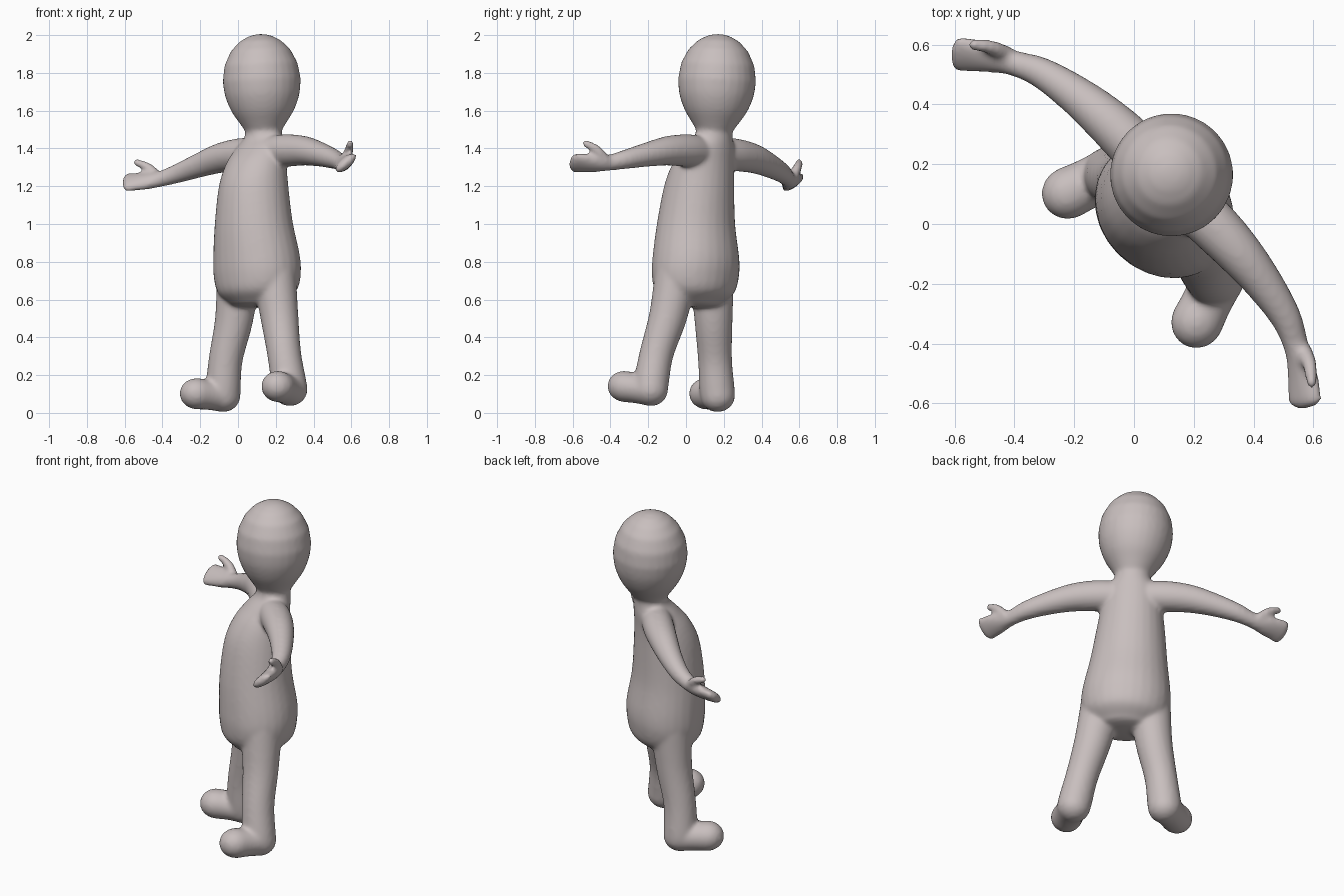
import bpy, bmesh, math
from mathutils import Vector, Matrix

if "Cube" in bpy.data.objects:
    bpy.data.objects.remove(bpy.data.objects["Cube"])

SEG = 28
bm = bmesh.new()


def spline(rows, steps=5):
    """Smooth interpolation through rows of numbers."""
    out = []
    for i in range(len(rows) - 1):
        p0, p1 = rows[max(i - 1, 0)], rows[i]
        p2, p3 = rows[i + 1], rows[min(i + 2, len(rows) - 1)]
        for k in range(steps):
            t = k / steps
            out.append([0.5 * (2 * b + (c - a) * t + (2 * a - 5 * b + 4 * c - d) * t * t
                               + (3 * b - a - 3 * c + d) * t ** 3)
                        for a, b, c, d in zip(p0, p1, p2, p3)])
    return out + [list(rows[-1])]


def loft(rows, hint, side=1, dome=(0, 0), flat=False):
    """Tube through rows of (x, y, z, half width, half thickness), with domed ends."""
    rows = spline(rows)
    pts = [Vector((side * r[0], r[1], r[2])) for r in rows]
    hint = Vector((side * hint[0], hint[1], hint[2]))
    frames = []
    for i, r in enumerate(rows):
        tan = (pts[min(i + 1, len(pts) - 1)] - pts[max(i - 1, 0)]).normalized()
        if flat:
            tan = Vector((0, 0, 1))
        w = (hint - tan * hint.dot(tan)).normalized()
        frames.append((pts[i], tan, w, tan.cross(w), r[3], r[4]))

    def cap(frame, depth, sign):
        c, t, w, n, a, b = frame
        return [(c + t * sign * depth * math.sin(g), t, w, n, a * math.cos(g), b * math.cos(g))
                for g in map(math.radians, (20, 40, 58, 73, 85))]

    if dome[0]:
        frames = cap(frames[0], dome[0], -1)[::-1] + frames
    if dome[1]:
        frames = frames + cap(frames[-1], dome[1], 1)
    rings = []
    for c, t, w, n, a, b in frames:
        angles = [2 * math.pi * k / SEG for k in range(SEG)]
        rings.append([bm.verts.new(c + w * a * math.cos(g) + n * b * math.sin(g)) for g in angles])
    for r0, r1 in zip(rings, rings[1:]):
        for k in range(SEG):
            j = (k + 1) % SEG
            bm.faces.new((r0[k], r0[j], r1[j], r1[k]))
    bm.faces.new(rings[0][::-1])
    bm.faces.new(rings[-1])


# Torso and neck
loft([(0, .100, .585, .17, .14), (0, .105, .64, .225, .195), (0, .107, .72, .247, .213),
      (0, .107, .82, .243, .216), (0, .097, 1.0, .215, .199), (0, .108, 1.2, .189, .180),
      (0, .135, 1.32, .170, .152), (0, .172, 1.40, .147, .120), (0, .198, 1.46, .105, .096),
      (0, .202, 1.54, .094, .094)], (1, 0, 0), dome=(.03, 0), flat=True)

# Egg-shaped head
loft([(0, .203, 1.475, .085, .085), (0, .204, 1.53, .122, .122), (0, .205, 1.60, .167, .167),
      (0, .205, 1.68, .197, .197), (0, .205, 1.76, .207, .207)],
     (1, 0, 0), dome=(.02, .245), flat=True)

HAND_WIDTH = (.039, .039, .045)
for s in (1, -1):
    # Arm running into a flat mitten hand
    loft([(.08, .180, 1.375, .085, .085), (.19, .184, 1.375, .086, .086),
          (.32, .180, 1.365, .078, .078), (.45, .166, 1.338, .065, .065),
          (.58, .138, 1.305, .052, .052), (.67, .095, 1.280, .043, .042),
          (.74, .052, 1.272, .058, .036), (.82, -.012, 1.270, .071, .028)],
         HAND_WIDTH, s, dome=(.02, .028))
    # Thumb
    loft([(.700, .100, 1.285, .030, .030), (.752, .082, 1.343, .025, .025),
          (.800, .045, 1.373, .020, .020)], HAND_WIDTH, s, dome=(.02, .02))
    # Leg
    loft([(.135, .100, .72, .115, .115), (.170, .088, .50, .102, .100),
          (.218, .063, .30, .090, .090), (.245, .060, .15, .093, .093),
          (.252, .064, .10, .092, .092)], (1, 0, 0), s, dome=(.05, .085))
    # Foot
    loft([(.254, .062, .102, .088, .086), (.280, -.010, .108, .084, .080),
          (.305, -.082, .116, .088, .083)], (1, 0, 0), s, dome=(.09, .09))

# Slight sideways lean, then turn the figure to its heading
lean = Matrix.Rotation(math.radians(-3.6), 4, 'Y')
turn = Matrix.Rotation(math.radians(-45), 4, 'Z')
bm.transform(turn @ Matrix.Translation((.083, 0, .005)) @ lean)
bmesh.ops.recalc_face_normals(bm, faces=bm.faces)

mesh = bpy.data.meshes.new("figure_body")
bm.to_mesh(mesh)
bm.free()
body = bpy.data.objects.new("figure_body", mesh)
bpy.context.collection.objects.link(body)

# Fuse the parts into one soft skin
fuse = body.modifiers.new("fuse", 'REMESH')
fuse.mode = 'VOXEL'
fuse.voxel_size = .011
fuse.use_smooth_shade = True
soften = body.modifiers.new("soften", 'SMOOTH')
soften.factor = .5
soften.iterations = 10

skin = bpy.data.materials.new("pale_clay")
skin.diffuse_color = (.58, .52, .515, 1)
skin.use_nodes = True
skin.node_tree.nodes["Principled BSDF"].inputs["Base Color"].default_value = skin.diffuse_color
mesh.materials.append(skin)
for p in mesh.polygons:
    p.use_smooth = True
